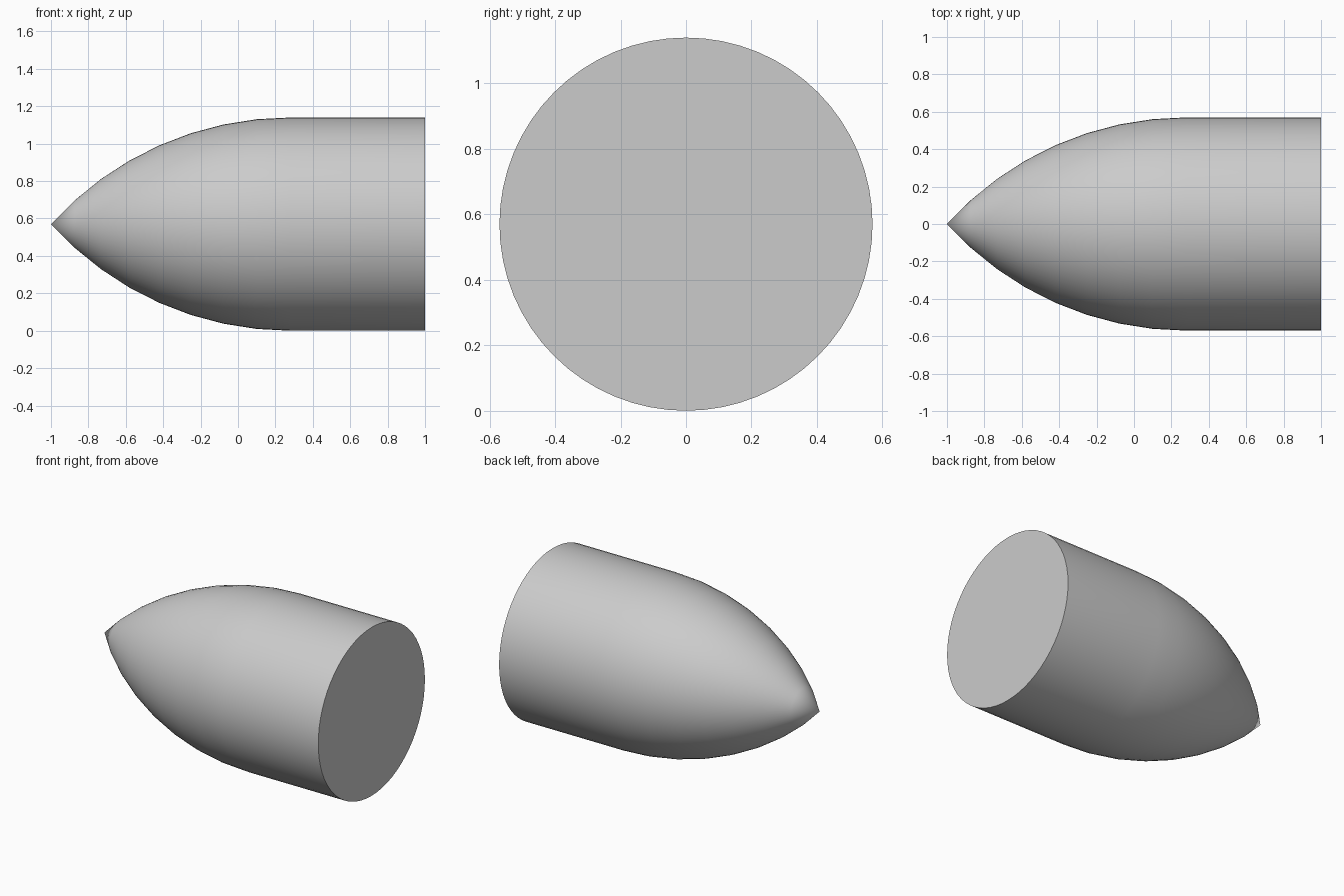
import bpy, bmesh
from math import asin, sin, cos, pi, radians

if "Cube" in bpy.data.objects:
    bpy.data.objects.remove(bpy.data.objects["Cube"])

R, SHOULDER, TIP, BACK = 0.57, 0.28, -1.0, 1.0
SIDES, STEPS = 64, 8

# Tangent ogive: one circular arc from the tip to the straight body
length = SHOULDER - TIP
rho = (R * R + length * length) / (2 * R)
sweep = asin(length / rho)

bm = bmesh.new()


def ring(x, r):
    return [bm.verts.new((x, r * sin(2 * pi * i / SIDES), R + r * cos(2 * pi * i / SIDES)))
            for i in range(SIDES)]


# Rings along the arc, then the flat rear end
rings = []
for k in range(STEPS - 1, -1, -1):
    a = sweep * k / STEPS
    rings.append(ring(SHOULDER - rho * sin(a), rho * cos(a) - (rho - R)))
rings.append(ring(BACK, R))

# Pointed nose, side walls and rear cap
tip = bm.verts.new((TIP, 0, R))
for i in range(SIDES):
    j = (i + 1) % SIDES
    bm.faces.new((tip, rings[0][i], rings[0][j]))
    for a, b in zip(rings, rings[1:]):
        bm.faces.new((a[i], b[i], b[j], a[j]))
bm.faces.new(rings[-1])
bmesh.ops.recalc_face_normals(bm, faces=bm.faces)

mesh = bpy.data.meshes.new("pointed_cylinder")
bm.to_mesh(mesh)
bm.free()
obj = bpy.data.objects.new("pointed_cylinder", mesh)
bpy.context.collection.objects.link(obj)

# Smooth sides with a crisp rear edge
bpy.context.view_layer.objects.active = obj
obj.select_set(True)
bpy.ops.object.shade_smooth_by_angle(angle=radians(30))
